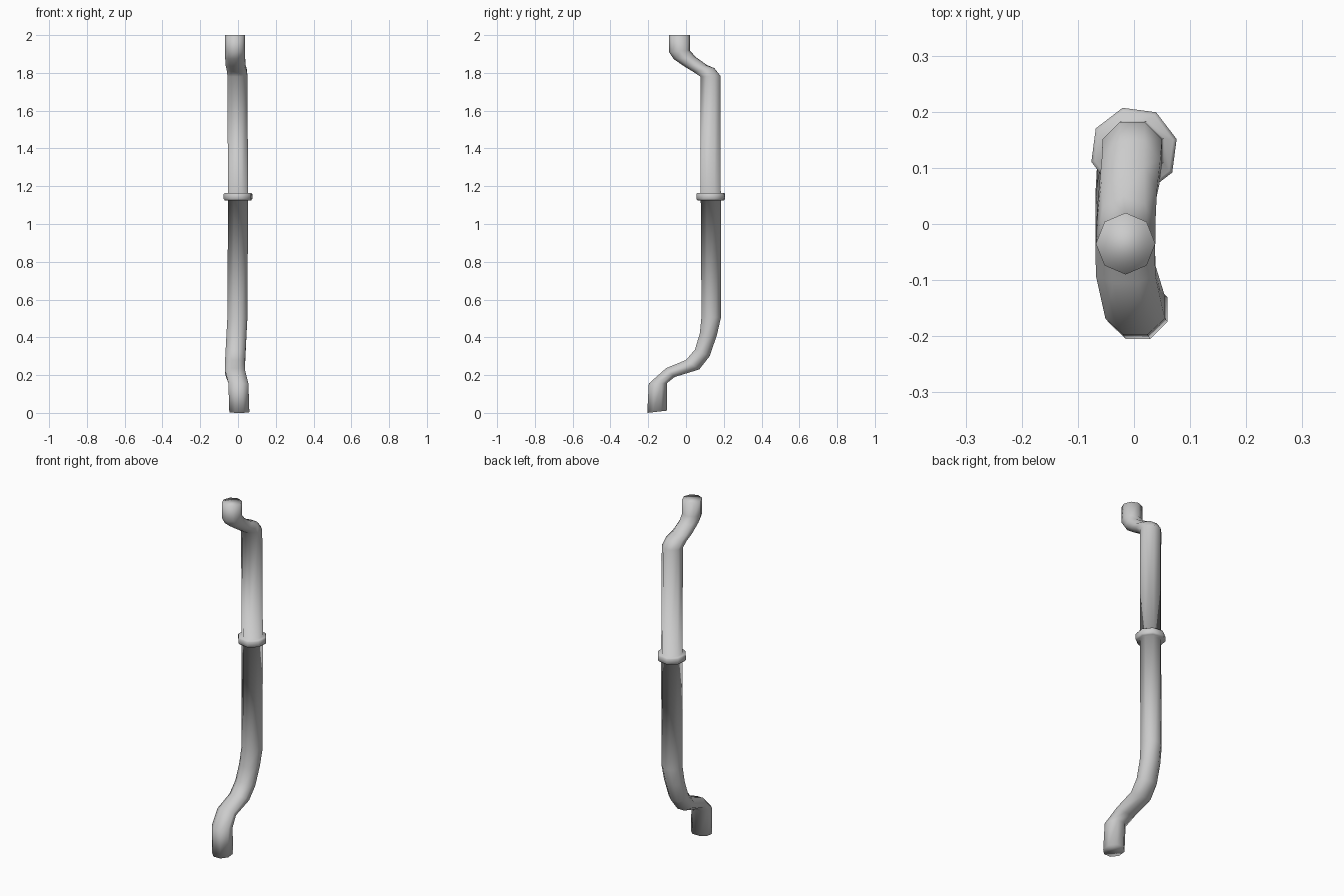
import bpy
import bmesh
from math import sin, cos, pi, radians
from mathutils import Vector

SIDES = 8
PIPE_HALF_WIDTH = 0.053
COLLAR_RADIUS = 0.076

default_cube = bpy.data.objects.get("Cube")
if default_cube:
    bpy.data.objects.remove(default_cube, do_unlink=True)


def make_material(name, value):
    """Plain flat grey."""
    material = bpy.data.materials.new(name)
    material.use_nodes = True
    colour = (value, value, value, 1)
    material.diffuse_color = colour
    shader = material.node_tree.nodes["Principled BSDF"]
    shader.inputs["Base Color"].default_value = colour
    return material


def add_ring(bm, front, back, centre_x, half_width=PIPE_HALF_WIDTH, twist=22.5):
    """One octagonal section spanning the front and back edge points (y, z)."""
    front, back = Vector((0, *front)), Vector((0, *back))
    centre = (front + back) / 2 + Vector((centre_x, 0, 0))
    depth = (back - front) / 2
    width = Vector((half_width, 0, 0))
    offset = radians(twist)
    scale = 1 / cos(offset)
    ring = []
    for i in range(SIDES):
        angle = offset + 2 * pi * i / SIDES
        ring.append(bm.verts.new(centre + scale * (cos(angle) * width + sin(angle) * depth)))
    return ring


def add_level_ring(bm, z, radius, y, twist=22.5):
    """A horizontal section, used for the straight run and the collar."""
    return add_ring(bm, (y - radius, z), (y + radius, z), 0, radius, twist)


def loft(bm, rings):
    """Skin consecutive rings and cap both ends."""
    for lower, upper in zip(rings, rings[1:]):
        for i in range(SIDES):
            j = (i + 1) % SIDES
            bm.faces.new((lower[i], lower[j], upper[j], upper[i]))
    bm.faces.new(reversed(rings[0]))
    bm.faces.new(rings[-1])


bm = bmesh.new()
rings = []

# Lower outlet and S-bend: front edge, back edge, sideways drift
for front, back, x in (
    ((-0.205, 0.0), (-0.10, 0.012), 0.007),
    ((-0.197, 0.155), (-0.10, 0.158), 0.002),
    ((-0.105, 0.237), (-0.06, 0.19), -0.015),
    ((0.0, 0.28), (0.07, 0.23), -0.016),
    ((0.047, 0.335), (0.125, 0.30), -0.013),
    ((0.073, 0.42), (0.163, 0.41), -0.008),
    ((0.082, 0.51), (0.185, 0.505), -0.003),
):
    rings.append(add_ring(bm, front, back, x))

# Collar, with softened rims, growing out of the straight run
for z, radius in (
    (1.125, PIPE_HALF_WIDTH),
    (1.125, COLLAR_RADIUS - 0.006),
    (1.133, COLLAR_RADIUS),
    (1.158, COLLAR_RADIUS),
    (1.165, COLLAR_RADIUS - 0.006),
    (1.165, PIPE_HALF_WIDTH),
):
    twist = 15 if radius > PIPE_HALF_WIDTH else 22.5
    rings.append(add_level_ring(bm, z, radius, 0.131, twist))

# Upper S-bend and inlet, turning slightly towards the end
for front, back, x, twist in (
    ((0.077, 1.78), (0.182, 1.785), -0.003, 22.5),
    ((0.04, 1.805), (0.15, 1.825), -0.006, 20),
    ((-0.01, 1.835), (0.11, 1.842), -0.012, 12),
    ((-0.065, 1.873), (0.05, 1.885), -0.015, 5),
    ((-0.09, 1.91), (0.02, 1.92), -0.015, 0),
    ((-0.09, 2.0), (0.02, 2.0), -0.015, 0),
):
    rings.append(add_ring(bm, front, back, x, twist=twist))

loft(bm, rings)
bmesh.ops.recalc_face_normals(bm, faces=bm.faces)
for face in bm.faces:
    face.smooth = True

mesh = bpy.data.meshes.new("pipe_with_collar")
bm.to_mesh(mesh)
bm.free()
mesh.materials.append(make_material("light_grey", 0.6))
pipe = bpy.data.objects.new("pipe_with_collar", mesh)
bpy.context.collection.objects.link(pipe)
